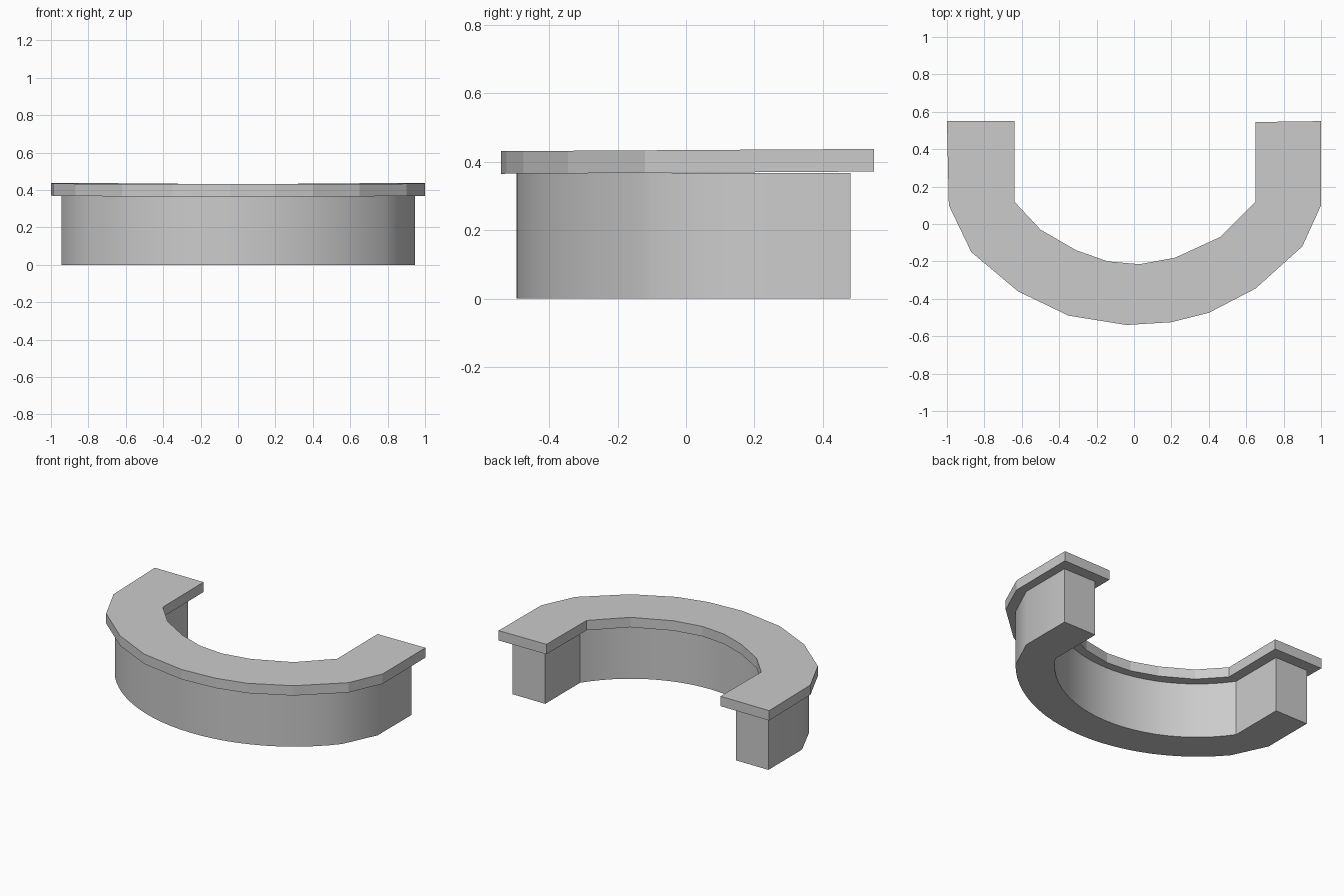
import bpy
import bmesh
import math

if "Cube" in bpy.data.objects:
    bpy.data.objects.remove(bpy.data.objects["Cube"], do_unlink=True)

grey = bpy.data.materials.new("plain grey")
grey.use_nodes = True
colour = (0.6, 0.6, 0.6, 1)
grey.diffuse_color = colour
grey.node_tree.nodes["Principled BSDF"].inputs["Base Color"].default_value = colour


def arc(half_width, end_y, middle_y, steps):
    """Front-bulging circular arc from right (+x) to left (-x)."""
    rise = end_y - middle_y
    radius = (rise ** 2 + half_width ** 2) / (2 * rise)
    sweep = math.asin(half_width / radius)
    points = []
    for i in range(steps + 1):
        a = sweep * (1 - 2 * i / steps)
        points.append((radius * math.sin(a), middle_y + radius * (1 - math.cos(a))))
    return points


def slab(name, outline, bottom, height, tilt=0.0):
    """Extrude a flat outline upwards, with an optional slope along y."""
    bm = bmesh.new()
    base = bm.faces.new([bm.verts.new((x, y, bottom + tilt * y)) for x, y in outline])
    top = bmesh.ops.extrude_face_region(bm, geom=[base])["geom"]
    bmesh.ops.translate(bm, vec=(0, 0, height),
                        verts=[v for v in top if isinstance(v, bmesh.types.BMVert)])
    bmesh.ops.recalc_face_normals(bm, faces=bm.faces)
    mesh = bpy.data.meshes.new(name)
    bm.to_mesh(mesh)
    bm.free()
    mesh.materials.append(grey)
    obj = bpy.data.objects.new(name, mesh)
    bpy.context.collection.objects.link(obj)
    return obj


# Counter base: smooth curved wall with straight ends
outer = [(0.945, 0.48), (0.945, 0.125)] + arc(0.84, -0.10, -0.495, 24) + [(-0.945, 0.125), (-0.945, 0.48)]
inner = [(0.705, 0.48)] + arc(0.705, 0.11, -0.265, 24) + [(-0.705, 0.48)]
base = slab("counter_base", outer + inner[::-1], 0, 0.367)
bpy.ops.object.select_all(action="DESELECT")
base.select_set(True)
bpy.context.view_layer.objects.active = base
bpy.ops.object.shade_smooth_by_angle(angle=math.radians(30))

# Counter top: faceted overhanging slab, slightly irregular
top_outer = [(1, 0.55), (1, 0.10), (0.90, -0.12), (0.65, -0.345), (0.40, -0.475),
             (0.20, -0.525), (-0.04, -0.54), (-0.35, -0.49), (-0.62, -0.36),
             (-0.87, -0.15), (-0.99, 0.10), (-1, 0.55)]
top_inner = [(-0.64, 0.55), (-0.64, 0.12), (-0.50, -0.03), (-0.31, -0.14), (-0.14, -0.20),
             (0.03, -0.215), (0.22, -0.18), (0.46, -0.07), (0.65, 0.12), (0.65, 0.545)]
slab("counter_top", top_outer + top_inner, 0.368, 0.066, 0.006)
